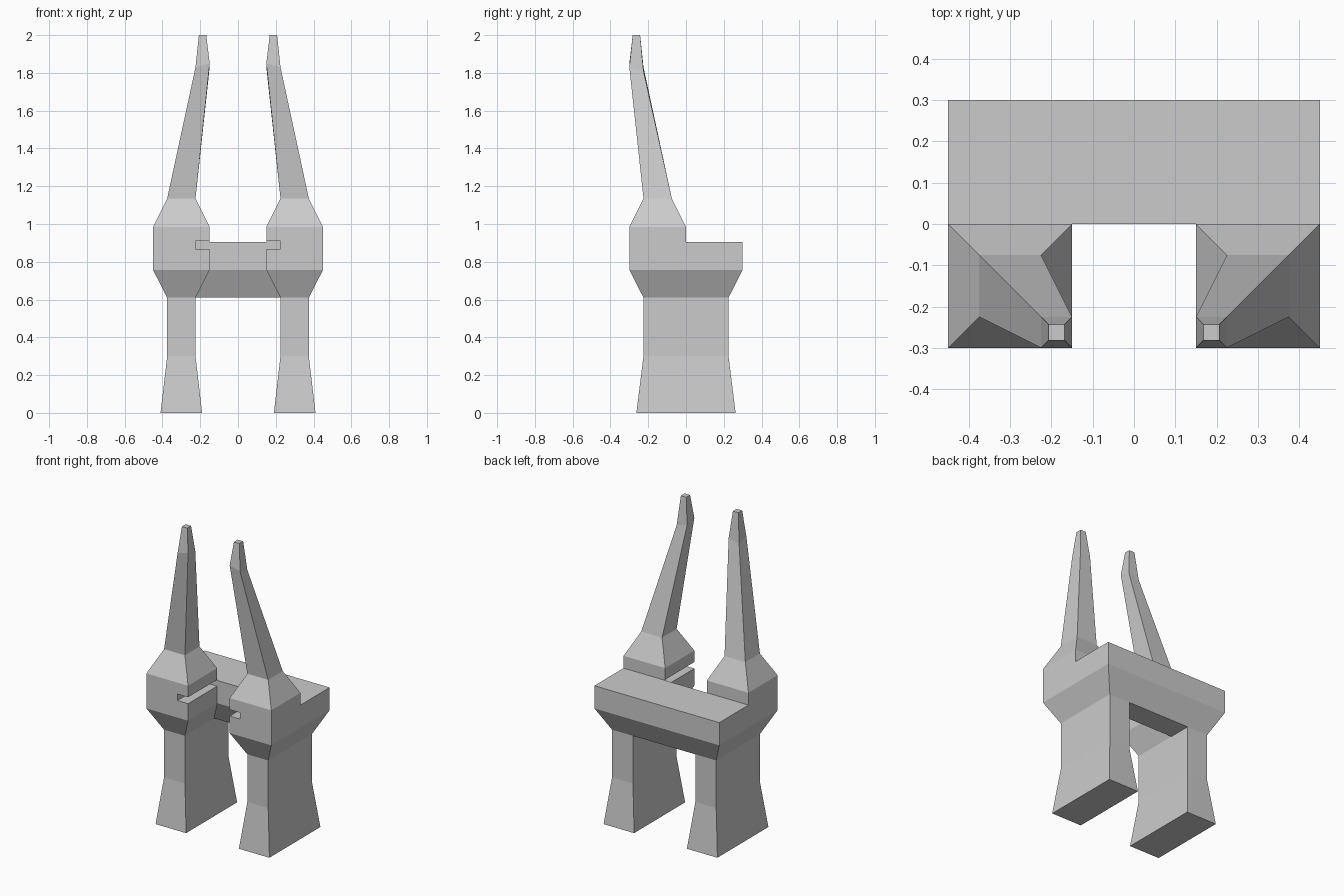
import bpy, bmesh

if "Cube" in bpy.data.objects:
    bpy.data.objects.remove(bpy.data.objects["Cube"])


def make_object(name, bm):
    bmesh.ops.recalc_face_normals(bm, faces=bm.faces)
    mesh = bpy.data.meshes.new(name)
    bm.to_mesh(mesh)
    bm.free()
    obj = bpy.data.objects.new(name, mesh)
    bpy.context.collection.objects.link(obj)
    return obj


def skin(bm, low, high):
    """Join two vertex loops with quads."""
    n = len(low)
    for i in range(n):
        j = (i + 1) % n
        bm.faces.new((low[i], low[j], high[j], high[i]))


# Right tower: leg, block and horn in one skin, mirrored to the left
bm = bmesh.new()
sections = [  # inner x, outer x, half depth, z
    (0.19, 0.41, 0.2625, 0.0),
    (0.225, 0.375, 0.225, 0.30),
    (0.225, 0.375, 0.225, 0.61),
    (0.15, 0.45, 0.30, 0.757),
    (0.15, 0.45, 0.30, 0.905),
]
ring = None
for x0, x1, d, z in sections:
    points = ((x0, -d), (x1, -d), (x1, 0), (x1, d), (x0, d), (x0, 0))
    new = [bm.verts.new((x, y, z)) for x, y in points]
    if ring:
        skin(bm, ring, new)
    else:
        bm.faces.new(new)
    ring = new
bm.faces.new(ring[2:6])  # rear shoulder

# Shoulder and horn rise from the front half
ring = [ring[i] for i in (0, 1, 2, 5)]
horn = [  # x0, x1, y0, y1, z, tilt
    (0.15, 0.45, -0.30, 0.0, 0.985, 0),
    (0.225, 0.375, -0.225, -0.075, 1.135, 0),
    (0.15, 0.225, -0.30, -0.225, 1.85, 0.02),
    (0.168, 0.207, -0.282, -0.243, 2.0, 0),
]
for x0, x1, y0, y1, z, t in horn:
    points = ((x0, y0, z), (x1, y0, z - t), (x1, y1, z - 2 * t), (x0, y1, z - t))
    new = [bm.verts.new(p) for p in points]
    skin(bm, ring, new)
    ring = new
bm.faces.new(ring)
towers = make_object("towers", bm)

# Slot along the inner side of the front block
bm = bmesh.new()
bmesh.ops.create_cube(bm, size=1)
for v in bm.verts:
    v.co = (0.1 if v.co.x < 0 else 0.226,
            -0.4 if v.co.y < 0 else -0.001,
            0.868 if v.co.z < 0 else 0.91)
cutter = make_object("slot_cutter", bm)
cutter.hide_render = True
cutter.hide_set(True)

cut = towers.modifiers.new("slot", 'BOOLEAN')
cut.operation = 'DIFFERENCE'
cut.solver = 'EXACT'
cut.object = cutter
mirror = towers.modifiers.new("mirror", 'MIRROR')
mirror.use_mirror_merge = False

# Bridge between the towers, its ends following the flared legs
bm = bmesh.new()
profile = [(0, 0.905, 0.15), (0.30, 0.905, 0.15), (0.30, 0.757, 0.15),
           (0.225, 0.61, 0.225), (0.075, 0.61, 0.225), (0, 0.757, 0.15)]
left = [bm.verts.new((-x, y, z)) for y, z, x in profile]
right = [bm.verts.new((x, y, z)) for y, z, x in profile]
skin(bm, left, right)
bridge = make_object("bridge", bm)
# Make sure the open tube faces outwards
top = bridge.data.polygons[0]
if top.normal.z < 0:
    bridge.data.flip_normals()
